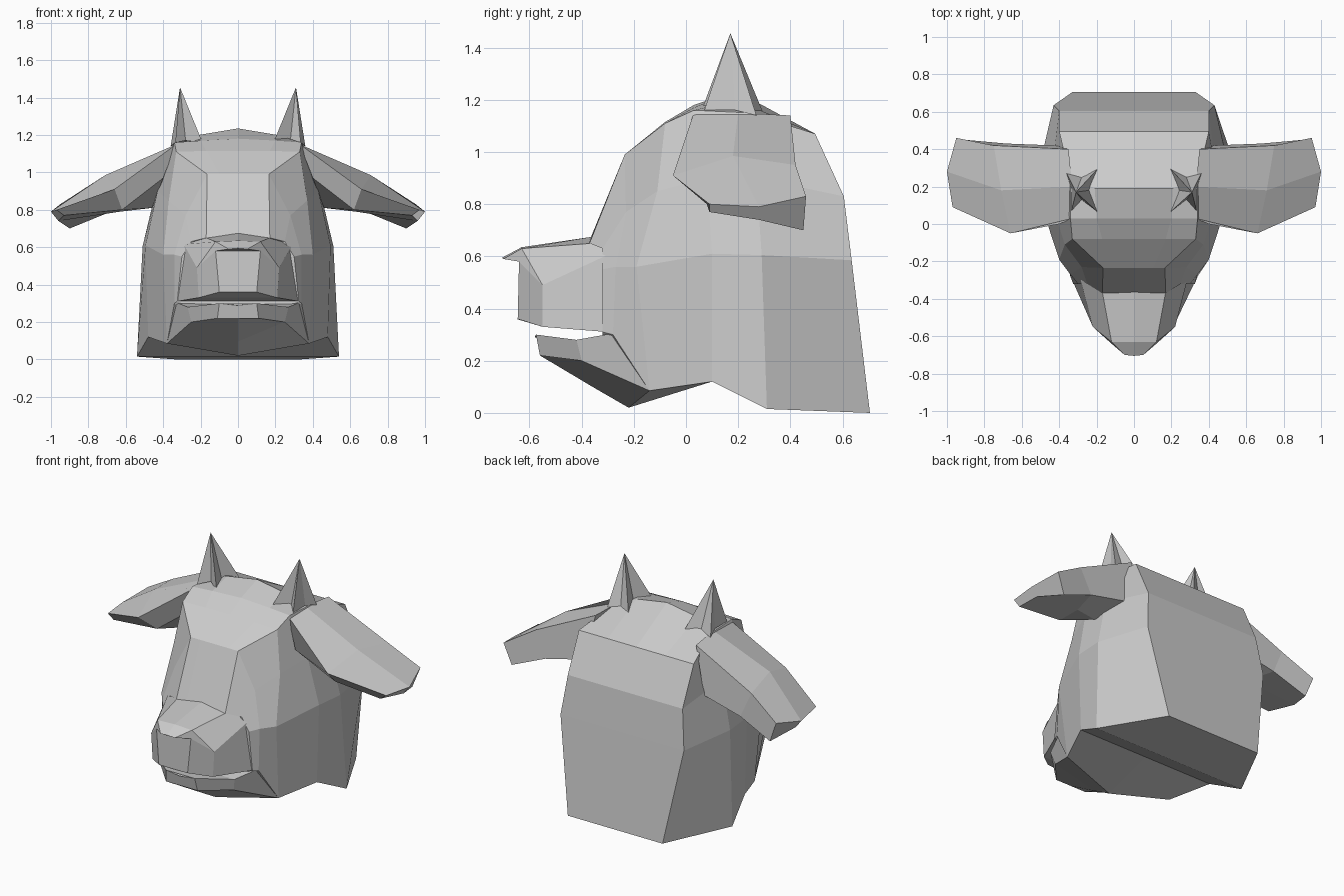
import bpy, bmesh


def finish(name, bm, mirror=False):
    bmesh.ops.recalc_face_normals(bm, faces=bm.faces[:])
    mesh = bpy.data.meshes.new(name)
    bm.to_mesh(mesh)
    bm.free()
    obj = bpy.data.objects.new(name, mesh)
    bpy.context.collection.objects.link(obj)
    if mirror:
        obj.modifiers.new("mirror", 'MIRROR')
    return obj


def bridge(bm, a, b):
    n = len(a)
    for i in range(n):
        bm.faces.new((a[i], a[(i + 1) % n], b[(i + 1) % n], b[i]))


def strip_cap(bm, ring):
    # closes a symmetric ring with rows running straight across
    n = len(ring)
    for i in range(n // 2):
        face = [ring[i], ring[i + 1], ring[-i - 1], ring[-i]]
        bm.faces.new(list(dict.fromkeys(face)))


def symmetric_loft(name, sections):
    # each half section runs from the top centre to the bottom centre
    bm = bmesh.new()
    rings = []
    for half in sections:
        pts = half + [(-x, y, z) for x, y, z in half[-2:0:-1]]
        rings.append([bm.verts.new(p) for p in pts])
    for a, b in zip(rings, rings[1:]):
        bridge(bm, a, b)
    strip_cap(bm, rings[0])
    strip_cap(bm, rings[-1])
    return finish(name, bm)


# Head and neck, from the flat back to the base of the snout
symmetric_loft("head", [
    [(0, .495, 1.07), (.2, .495, 1.07), (.40, .495, 1.07), (.40, .605, .83),
     (.43, .635, .585), (.33, .705, 0), (0, .705, 0)],
    [(0, .19, 1.235), (.21, .19, 1.20), (.34, .24, 1.15), (.44, .27, .9),
     (.51, .29, .605), (.54, .31, .015), (0, .31, .015)],
    [(0, .03, 1.18), (.2, .03, 1.17), (.34, .03, 1.16), (.43, .08, .9),
     (.495, .1, .61), (.48, .1, .12), (0, .1, .12)],
    [(0, -.08, 1.115), (.17, -.08, 1.115), (.33, -.08, 1.11), (.37, -.11, .85),
     (.40, -.19, .56), (.38, -.14, .085), (0, -.22, .02)],
    [(0, -.235, .99), (.1, -.235, .99), (.165, -.235, .99), (.28, -.23, .77),
     (.34, -.27, .56), (.34, -.28, .30), (0, -.3, .07)],
    [(0, -.37, .66), (.1, -.37, .655), (.17, -.37, .65), (.25, -.32, .63),
     (.30, -.32, .55), (.325, -.32, .31), (0, -.33, .2)],
])

# Snout with a narrow pointed nose
symmetric_loft("snout", [
    [(0, -.36, .675), (.17, -.36, .65), (.29, -.28, .615), (.33, -.30, .31), (0, -.30, .31)],
    [(0, -.63, .635), (.12, -.63, .63), (.22, -.55, .49), (.21, -.55, .33), (0, -.55, .33)],
    [(0, -.705, .595), (.05, -.70, .59), (.12, -.64, .58), (.10, -.645, .36), (0, -.65, .36)],
])

# Lower jaw
symmetric_loft("lower_jaw", [
    [(0, -.29, .30), (.33, -.28, .305), (.38, -.14, .085), (0, -.22, .02)],
    [(0, -.42, .28), (.27, -.42, .28), (.25, -.40, .20), (0, -.35, .095)],
    [(0, -.58, .29), (.10, -.575, .30), (.11, -.56, .22), (0, -.56, .22)],
])

# Drooping ears: top front, ridge, back, then the underside
ear = [
    [(.33, .03, 1.15), (.33, .2, 1.15), (.35, .40, 1.14),
     (.42, .42, .85), (.46, .20, .81), (.40, .0, .97)],
    [(.66, -.05, .91), (.71, .18, .985), (.75, .42, .95),
     (.68, .43, .79), (.63, .25, .79), (.62, .08, .80)],
    [(.97, .09, .80), (1.0, .28, .79), (.95, .46, .83),
     (.90, .45, .70), (.96, .28, .74), (.93, .09, .77)],
]
bm = bmesh.new()
rings = [[bm.verts.new(p) for p in ring] for ring in ear]
for a, b in zip(rings, rings[1:]):
    bridge(bm, a, b)
for ring in (rings[0], rings[-1]):
    bm.faces.new(ring)
finish("ears", bm, mirror=True)

# Horns: four-cornered spikes with pinched sides
bm = bmesh.new()
base = [(.19, .30, 1.14), (.28, .25, 1.16), (.36, .27, 1.14), (.335, .19, 1.16),
        (.335, .07, 1.16), (.28, .13, 1.17), (.19, .06, 1.16), (.24, .18, 1.18)]
ring = [bm.verts.new(p) for p in base]
tip = bm.verts.new((.31, .17, 1.455))
for i in range(len(ring)):
    bm.faces.new((ring[i], ring[(i + 1) % len(ring)], tip))
bm.faces.new(ring)
finish("horns", bm, mirror=True)
